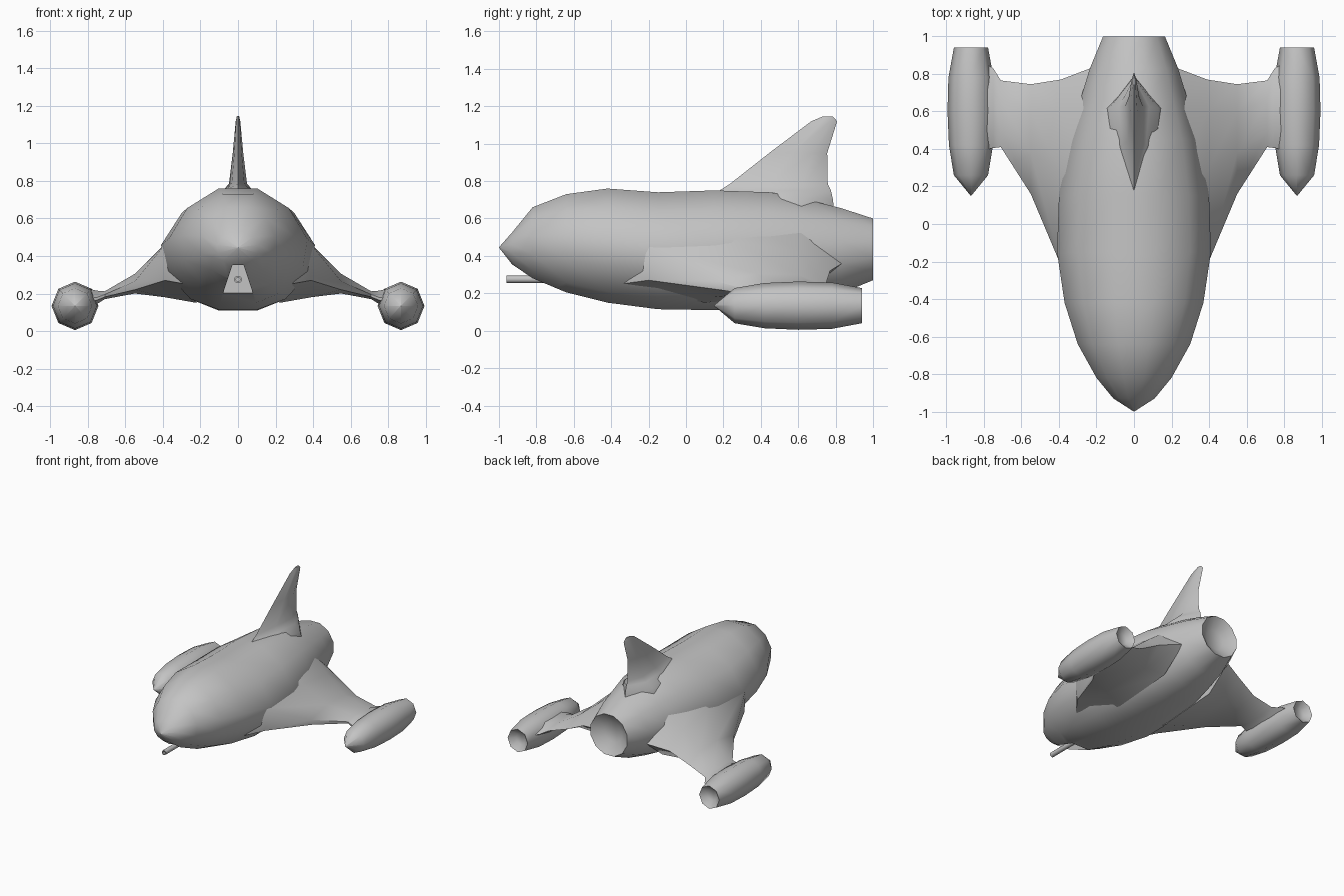
import bpy, bmesh, math

if "Cube" in bpy.data.objects:
    bpy.data.objects.remove(bpy.data.objects["Cube"])

grey = bpy.data.materials.new("hull grey")
grey.diffuse_color = (0.55, 0.55, 0.55, 1)
grey.use_nodes = True
grey.node_tree.nodes["Principled BSDF"].inputs["Base Color"].default_value = grey.diffuse_color


def loft(name, rings, mirror=False, angle=60):
    """Skin a list of equal-length point rings and cap both ends."""
    bm = bmesh.new()
    vs = [[bm.verts.new(p) for p in r] for r in rings]
    n = len(vs[0])
    for a, b in zip(vs, vs[1:]):
        for i in range(n):
            j = (i + 1) % n
            bm.faces.new((a[i], a[j], b[j], b[i]))
    bm.faces.new(vs[0])
    bm.faces.new(vs[-1])
    bmesh.ops.recalc_face_normals(bm, faces=bm.faces[:])
    me = bpy.data.meshes.new(name)
    bm.to_mesh(me)
    bm.free()
    ob = bpy.data.objects.new(name, me)
    bpy.context.collection.objects.link(ob)
    me.materials.append(grey)
    if angle:
        smooth(ob, angle)
    if mirror:
        m = ob.modifiers.new("mirror", 'MIRROR')
        m.use_axis = (True, False, False)
    return ob


def smooth(ob, angle):
    bpy.ops.object.select_all(action='DESELECT')
    ob.select_set(True)
    bpy.context.view_layer.objects.active = ob
    bpy.ops.object.shade_smooth_by_angle(angle=math.radians(angle))


def oval(x, y, z, rx, rz, n):
    return [(x + rx * math.cos(2 * math.pi * i / n), y,
             z + rz * math.sin(2 * math.pi * i / n)) for i in range(n)]


# Fuselage cross-section: half of a sagging 12-gon, blended to a round one
sag = [(.28, 1), (.73, .65), (1, .10), (.93, -.38), (.62, -.82), (.26, -1)]
k = math.cos(math.pi / 12)
rnd = [(math.sin(math.radians(15 + 30 * i)) / k, math.cos(math.radians(15 + 30 * i)) / k)
       for i in range(6)]


def section(y, w, t, b, f):
    half = [(w * (p[0] * (1 - f) + q[0] * f), (t + b) / 2 + (t - b) / 2 * (p[1] * (1 - f) + q[1] * f))
            for p, q in zip(sag, rnd)]
    return [(x, y, z) for x, z in half] + [(-x, y, z) for x, z in half[::-1]]


# Fuselage: y, half width, top z, bottom z, roundness; the last row is the nozzle floor
body = [(-1, .001, .446, .444, 1), (-.93, .11, .525, .355, .8), (-.82, .20, .66, .28, .6),
        (-.64, .30, .73, .205, .3), (-.42, .37, .76, .15, .1), (-.15, .41, .74, .115, 0),
        (.15, .40, .75, .11, 0), (.45, .35, .74, .125, 0), (.65, .29, .70, .155, .2),
        (.83, .235, .655, .20, .6), (1, .165, .60, .27, 1), (.94, .078, .513, .357, 1)]
hull = loft("fuselage", [section(*r) for r in body], angle=0)

# Gun recess under the nose, cut with a trapezoid prism
cutter = loft("gun_recess_cutter",
              [[(-.03, y, .352), (.03, y, .352), (.08, y, .20), (.115, y, .09),
                (-.115, y, .09), (-.08, y, .20)] for y in (-1.1, -.63)], angle=0)
cutter.hide_render = True
cut = hull.modifiers.new("recess", 'BOOLEAN')
cut.operation = 'DIFFERENCE'
cut.object = cutter
bpy.context.view_layer.objects.active = hull
bpy.ops.object.modifier_apply(modifier="recess")
bpy.data.objects.remove(cutter)
smooth(hull, 60)

# Gun barrel with a bored muzzle
loft("gun_barrel", [oval(0, y, .275, r, r, 12) for y, r in
                    ((-.90, .011), (-.96, .011), (-.96, .02), (-.55, .02))])

# Wings: x, then section points (y, z): upper nose, two upper, tail, two lower, lower nose
wing = [(.22, (-.42, .54), (.20, .63), (.62, .56), (.835, .36), (.62, .19), (.10, .15), (-.42, .24)),
        (.39, (-.22, .46), (.28, .465), (.60, .43), (.77, .32), (.60, .195), (.15, .18), (-.20, .27)),
        (.55, (.16, .265), (.38, .305), (.60, .30), (.745, .24), (.60, .20), (.36, .20), (.17, .22)),
        (.71, (.41, .195), (.50, .212), (.66, .212), (.765, .19), (.66, .17), (.50, .17), (.412, .182)),
        (.75, (.405, .18), (.50, .215), (.70, .215), (.83, .175), (.70, .145), (.50, .145), (.407, .165)),
        (.82, (.39, .17), (.50, .23), (.72, .23), (.87, .16), (.72, .10), (.50, .10), (.39, .15))]
loft("wings", [[(s[0], y, z) for y, z in s[1:]] for s in wing], mirror=True)

# Wing tip engine pods with hollow tails
pod = [(.15, .001), (.26, .094), (.42, .121), (.60, .129), (.78, .124), (.94, .094), (.90, .045)]
loft("engine_pods", [oval(.869, y, .134, r * .97, r, 8) for y, r in pod], mirror=True)

# Tail fin with a wide faired foot: z, leading y, trailing y, half thickness, front fullness
fin = [(.66, .10, .79, .145, .95), (.705, .12, .785, .13, .95), (.75, .18, .775, .08, .8),
       (.785, .235, .758, .048, .7), (.95, .445, .755, .028, .7),
       (1.12, .67, .808, .012, .8), (1.145, .73, .785, .006, 1)]
rings = []
for z, a, b, h, f in fin:
    side = [(h * f, a + (b - a) * .4), (h, a + (b - a) * .75)]
    pts = [(0, a)] + side + [(0, b)] + [(-x, y) for x, y in side[::-1]]
    rings.append([(x, y, z) for x, y in pts])
loft("tail_fin", rings)
